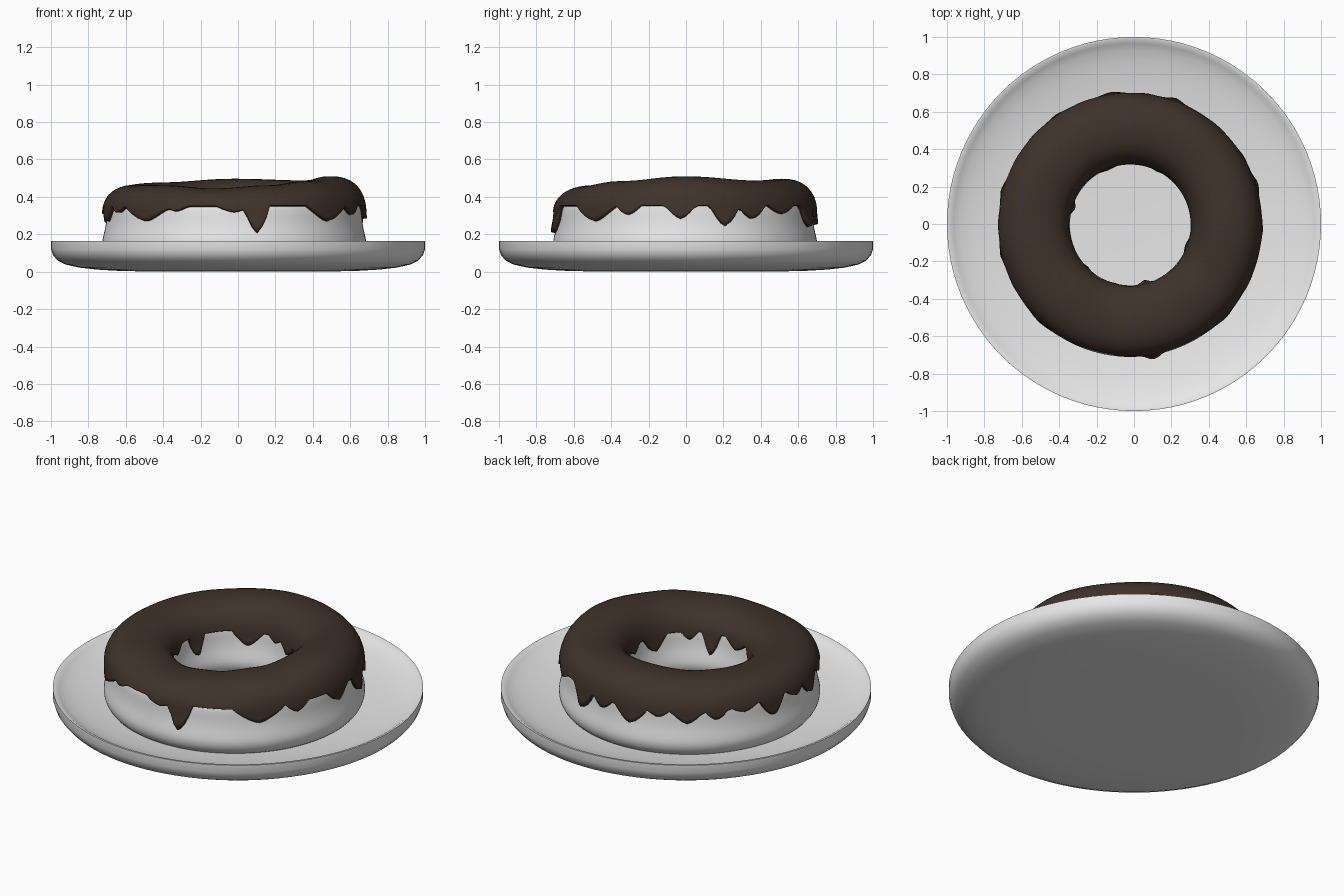
import bpy, bmesh, math

if "Cube" in bpy.data.objects:
    bpy.data.objects.remove(bpy.data.objects["Cube"])

CX, CY, R = -0.02, -0.005, 0.515      # ring centre and main radius
ZC = 0.30                             # height where the rounded top begins


def material(name, rgb):
    m = bpy.data.materials.new(name)
    m.diffuse_color = (*rgb, 1)
    m.use_nodes = True
    m.node_tree.nodes["Principled BSDF"].inputs["Base Color"].default_value = m.diffuse_color
    return m


GREY = material("light_grey", (0.8, 0.8, 0.8))
BROWN = material("chocolate_brown", (0.050, 0.032, 0.024))


def make(name, verts, faces, mat, angle):
    me = bpy.data.meshes.new(name)
    me.from_pydata(verts, [], faces)
    bm = bmesh.new()
    bm.from_mesh(me)
    bmesh.ops.remove_doubles(bm, verts=bm.verts, dist=1e-5)
    bmesh.ops.recalc_face_normals(bm, faces=bm.faces)
    bm.to_mesh(me)
    bm.free()
    me.materials.append(mat)
    ob = bpy.data.objects.new(name, me)
    bpy.context.collection.objects.link(ob)
    bpy.ops.object.select_all(action='DESELECT')
    bpy.context.view_layer.objects.active = ob
    ob.select_set(True)
    bpy.ops.object.shade_smooth_by_angle(angle=math.radians(angle))
    return ob


def sweep(ring_at, steps, closed):
    """Join one ring of points per angle into a surface all the way round."""
    rings = [ring_at(360 * i / steps) for i in range(steps)]
    n = len(rings[0])
    verts = [p for ring in rings for p in ring]
    faces = []
    for i in range(steps):
        j = (i + 1) % steps
        for k in range(n if closed else n - 1):
            l = (k + 1) % n
            faces.append((i * n + k, j * n + k, j * n + l, i * n + l))
    return verts, faces


def polar(deg, r, z, cx=0, cy=0):
    a = math.radians(deg)
    return (cx + r * math.cos(a), cy + r * math.sin(a), z)


# Uneven height of the top, by angle
TOPS = [(0, .51), (45, .488), (90, .497), (135, .478), (180, .465),
        (225, .462), (258, .445), (290, .462), (320, .485), (360, .51)]


def top_z(deg):
    for (a, za), (b, zb) in zip(TOPS, TOPS[1:]):
        if a <= deg <= b:
            t = (1 - math.cos(math.pi * (deg - a) / (b - a))) / 2
            return za + (zb - za) * t


# Plate: shallow dish with a rounded underside
PLATE = [(0, 0), (.5, .001), (.65, .005), (.75, .011), (.85, .022), (.92, .038),
         (.965, .06), (.99, .09), (1, .12), (1, .165), (.988, .165), (.965, .149),
         (.93, .133), (.88, .117), (.82, .103), (.74, .089), (.64, .074),
         (.52, .062), (.38, .055), (0, .052)]
v, f = sweep(lambda d: [polar(d, r, z) for r, z in PLATE], 96, False)
make("plate", v, f, GREY, 40)

# Dough ring: two bulges with a soft waist
DOUGH = [(.0, .045), (.09, .05), (.15, .07), (.18, .1), (.192, .135), (.192, .165),
         (.184, .2), (.172, .25), (.168, .3), (.166, .35), (.14, .4),
         (.09, .435), (.0, .45)]


def dough_ring(d):
    s = (top_z(d) - 0.02 - ZC) / (0.45 - ZC)
    pts = DOUGH + [(-o, z) for o, z in reversed(DOUGH[1:-1])]
    return [polar(d, R + o, z if z < ZC else ZC + (z - ZC) * s, CX, CY) for o, z in pts]


v, f = sweep(dough_ring, 64, True)
dough = make("dough_ring", v, f, GREY, 60)
dough.modifiers.new("smooth", 'SUBSURF').levels = 1
dough.modifiers["smooth"].render_levels = 1

# Icing drips: angle, half width, lowest height
OUTER = [(280, 6, .212), (270, 8, .32), (227, 14, .275), (243, 6, .325), (316, 12, .275),
         (334, 6, .305), (358, 7, .285), (18, 7, .25), (31, 7, .285), (48, 8, .31),
         (70, 7, .245), (83, 6, .29), (98, 9, .255), (111, 6, .31), (124, 8, .28),
         (137, 6, .295), (150, 7, .32), (165, 7, .26), (180, 6, .31), (193, 7, .27),
         (207, 6, .315)]
INNER = [(163, 9, .235), (112, 16, .265), (64, 12, .28), (82, 8, .31), (35, 11, .3),
         (340, 13, .26), (10, 9, .3), (284, 9, .225), (305, 8, .3), (255, 13, .29),
         (225, 11, .28), (195, 10, .3)]


def edge_z(deg, drips, base):
    z = base
    for a, w, low in drips:
        t = abs((deg - a + 180) % 360 - 180) / w
        if t < 1:
            z = min(z, base - (base - low) * (1 - t ** 1.5))
    return z


def icing_ring(d):
    b, p, a = top_z(d) - ZC, 2.4, 0.192
    zs = 0.37

    def off(z):
        if z < ZC:
            return a + 0.25 * (ZC - z)
        return a * (1 - ((z - ZC) / b) ** p) ** (1 / p)

    side = []
    for sign, drips, base in ((1, OUTER, .355), (-1, INNER, .345)):
        e = edge_z(d, drips, base)
        side.append([(sign * off(z), z) for z in (e + (zs - e) * k / 4 for k in range(4))])
    start = math.asin(((zs - ZC) / b) ** (p / 2))
    arc = []
    for k in range(17):
        t = start + (math.pi - 2 * start) * k / 16
        c = math.cos(t)
        arc.append((math.copysign(a * abs(c) ** (2 / p), c), ZC + b * math.sin(t) ** (2 / p)))
    pts = side[0] + arc + side[1][::-1]
    return [polar(d, R + o, z, CX, CY) for o, z in pts]


v, f = sweep(icing_ring, 180, False)
icing = make("icing", v, f, BROWN, 50)
# Make sure the shell faces outward before thickening inward
if sum(p.normal.z * p.area for p in icing.data.polygons) < 0:
    icing.data.flip_normals()
shell = icing.modifiers.new("thickness", 'SOLIDIFY')
shell.thickness = 0.028
shell.offset = -1
